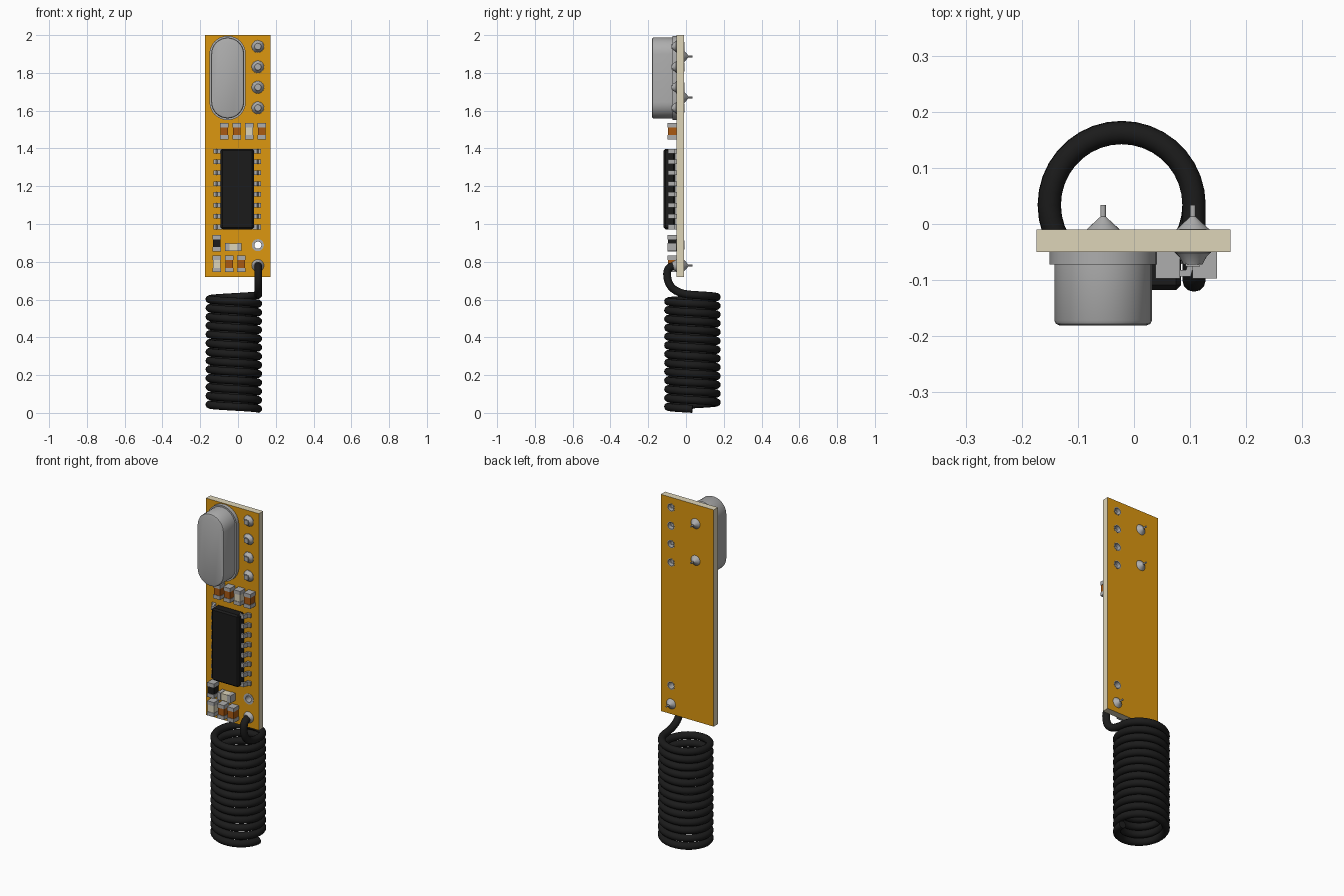
import bpy, bmesh, math
from mathutils import Vector

if "Cube" in bpy.data.objects:
    bpy.data.objects.remove(bpy.data.objects["Cube"])

def material(name, rgb):
    m = bpy.data.materials.new(name)
    m.diffuse_color = (*rgb, 1)
    m.use_nodes = True
    m.node_tree.nodes["Principled BSDF"].inputs["Base Color"].default_value = m.diffuse_color
    return m

ORANGE = material("board_orange", (0.72, 0.31, 0.005))
CREAM = material("board_edge", (0.73, 0.66, 0.48))
BLACK = material("black", (0.011, 0.011, 0.011))
BROWN = material("brown", (0.4, 0.1, 0.006))
PALE = material("pale_cream", (0.72, 0.66, 0.5))
METAL = material("metal", (0.42, 0.42, 0.42))

def finish(name, bm, mats, smooth=False):
    bmesh.ops.recalc_face_normals(bm, faces=bm.faces[:])
    me = bpy.data.meshes.new(name)
    bm.to_mesh(me)
    bm.free()
    ob = bpy.data.objects.new(name, me)
    bpy.context.collection.objects.link(ob)
    for m in mats:
        me.materials.append(m)
    if smooth:
        bpy.ops.object.select_all(action='DESELECT')
        ob.select_set(True)
        bpy.context.view_layer.objects.active = ob
        bpy.ops.object.shade_smooth_by_angle(angle=math.radians(35))
    return ob

def box(bm, x0, x1, y0, y1, z0, z1, mat=0):
    vs = bmesh.ops.create_cube(bm, size=1)["verts"]
    for v in vs:
        v.co = ((x0 + x1) / 2 + v.co.x * (x1 - x0), (y0 + y1) / 2 + v.co.y * (y1 - y0),
                (z0 + z1) / 2 + v.co.z * (z1 - z0))
    for f in {f for v in vs for f in v.link_faces}:
        f.material_index = mat
    return vs

def lathe(bm, x, z, profile, closed=False, n=24):
    """Turn (radius, y) points around an axis along y."""
    rings = [[bm.verts.new((x + r * math.cos(math.tau * i / n), y, z + r * math.sin(math.tau * i / n)))
              for i in range(n)] for r, y in profile]
    pairs = list(zip(rings, rings[1:])) + ([(rings[-1], rings[0])] if closed else [])
    for a, b in pairs:
        for i in range(n):
            bm.faces.new((a[i], a[(i + 1) % n], b[(i + 1) % n], b[i]))
    if not closed:
        bm.faces.new(rings[0])
        bm.faces.new(rings[-1])

# Circuit board, orange faces and cream edges, with drilled holes
PIN_X = 0.105
PIN_Z = [1.94, 1.832, 1.724, 1.615]
FREE_HOLE_Z = 0.888
bm = bmesh.new()
box(bm, -0.174, 0.172, -0.05, -0.01, 0.72, 2.0)
for f in bm.faces:
    f.normal_update()
    f.material_index = 0 if abs(f.normal.y) > 0.5 else 1
board = finish("circuit_board", bm, [ORANGE, CREAM])
bm = bmesh.new()
for z in PIN_Z + [FREE_HOLE_Z]:
    lathe(bm, PIN_X, z, [(0.022, -0.1), (0.022, 0.05)])
cutter = finish("hole_cutter", bm, [ORANGE])
cutter.hide_render = True
cutter.hide_viewport = True
mod = board.modifiers.new("holes", 'BOOLEAN')
mod.operation = 'DIFFERENCE'
mod.object = cutter

# Plated holes
bm = bmesh.new()
for z in PIN_Z + [FREE_HOLE_Z]:
    lathe(bm, PIN_X, z, [(0.019, -0.052), (0.032, -0.052), (0.032, -0.049), (0.024, -0.049),
                         (0.024, -0.009), (0.019, -0.009)], closed=True)
finish("plated_holes", bm, [METAL], True)

# Header solder joints with square pins
bm = bmesh.new()
for z in PIN_Z:
    lathe(bm, PIN_X, z, [(0.033, -0.05), (0.024, -0.059), (0.017, -0.072)])
finish("header_solder", bm, [METAL], True)
bm = bmesh.new()
for z in PIN_Z:
    box(bm, PIN_X - 0.013, PIN_X + 0.013, -0.076, -0.03, z - 0.013, z + 0.013)
finish("header_pins", bm, [METAL])

# Solder cones and clipped leads on the back, plus antenna joint on the front
bm = bmesh.new()
for x, z in [(-0.055, 1.887), (-0.055, 1.67), (PIN_X, 0.78)]:
    lathe(bm, x, z, [(0.031, -0.011), (0.019, 0.0), (0.006, 0.012), (0.005, 0.013), (0.005, 0.034)])
lathe(bm, PIN_X, 0.78, [(0.033, -0.049), (0.027, -0.059), (0.02, -0.071)])
finish("solder_joints", bm, [METAL], True)

# Crystal can: stacked pill-shaped outlines
bm = bmesh.new()
def pill(half_w, half_h, y, n=16):
    pts = []
    for s in (1, -1):
        for i in range(n + 1):
            a = math.pi * i / n + (0 if s == 1 else math.pi)
            pts.append(bm.verts.new((-0.055 + half_w * math.cos(a), y,
                                     1.773 + s * (half_h - half_w) + half_w * math.sin(a))))
    return pts
rings = [pill(*p) for p in [(0.096, 0.223, -0.05), (0.096, 0.223, -0.072), (0.087, 0.214, -0.072),
                            (0.087, 0.214, -0.172), (0.084, 0.211, -0.178), (0.077, 0.204, -0.181)]]
for a, b in zip(rings, rings[1:]):
    for i in range(len(a)):
        j = (i + 1) % len(a)
        bm.faces.new((a[i], a[j], b[j], b[i]))
bm.faces.new(rings[0])
bm.faces.new(rings[-1])
finish("crystal_can", bm, [METAL], True)

# Chip body
CHIP_X = -0.004
bm = bmesh.new()
box(bm, CHIP_X - 0.088, CHIP_X + 0.088, -0.118, -0.056, 0.972, 1.398)
bmesh.ops.bevel(bm, geom=bm.edges[:], offset=0.009, segments=1, affect='EDGES')
finish("chip_body", bm, [BLACK])

# Chip legs: bent profile, eight on each side
bm = bmesh.new()
leg = [(0.08, -0.094), (0.105, -0.094), (0.113, -0.062), (0.127, -0.062),
       (0.127, -0.05), (0.104, -0.05), (0.097, -0.082), (0.08, -0.082)]
for side in (1, -1):
    for k in range(8):
        z = 1.386 - k * 0.0574
        lo, hi = [[bm.verts.new((CHIP_X + side * x, y, z + d)) for x, y in leg] for d in (-0.012, 0.012)]
        bm.faces.new(lo)
        bm.faces.new(hi)
        for i in range(len(leg)):
            j = (i + 1) % len(leg)
            bm.faces.new((lo[i], lo[j], hi[j], hi[i]))
finish("chip_legs", bm, [METAL])

# Small surface parts: coloured middle and metal end caps
def surface_part(name, x, z, mat, upright=True):
    bm = bmesh.new()
    for a, b, w, top, m in [(-0.023, 0.023, 0.02, -0.094, 0), (-0.043, -0.021, 0.022, -0.097, 1),
                            (0.021, 0.043, 0.022, -0.097, 1)]:
        if upright:
            box(bm, x - w, x + w, top, -0.05, z + a, z + b, m)
        else:
            box(bm, x + a, x + b, top, -0.05, z - w, z + w, m)
    finish(name, bm, [mat, METAL])

for i, (x, z, mat) in enumerate([
        (-0.072, 1.491, BROWN), (-0.006, 1.491, BROWN), (0.06, 1.491, PALE), (0.126, 1.491, BROWN),
        (-0.112, 0.898, BLACK), (-0.112, 0.789, PALE), (-0.046, 0.789, BROWN), (0.018, 0.789, BROWN)]):
    surface_part(f"surface_part_{i + 1}", x, z, mat)
surface_part("surface_part_flat", -0.025, 0.878, PALE, False)

# Coiled antenna wire with a hooked end into the board
CX, CY, R, TURNS, STEPS = -0.022, 0.034, 0.129, 13, 36
pts = []
for i in range(TURNS * STEPS + 1):
    a = -math.tau * i / STEPS
    pts.append(Vector((CX + R * math.cos(a), CY + R * math.sin(a), 0.021 + 0.604 * i / (TURNS * STEPS))))

def bend(p0, p1, p2, n=10):
    for i in range(1, n + 1):
        t = i / n
        y, z = [(1 - t) ** 2 * a + 2 * t * (1 - t) * b + t * t * c for a, b, c in zip(p0, p1, p2)]
        pts.append(Vector((0.107, y, z)))
bend((0.034, 0.625), (-0.1, 0.632), (-0.1, 0.735))
bend((-0.1, 0.735), (-0.1, 0.78), (-0.048, 0.78))
cu = bpy.data.curves.new("antenna_coil", 'CURVE')
cu.dimensions = '3D'
cu.bevel_depth = 0.0208
cu.bevel_resolution = 4
cu.use_fill_caps = True
sp = cu.splines.new('POLY')
sp.points.add(len(pts) - 1)
for q, p in zip(sp.points, pts):
    q.co = (*p, 1)
cu.materials.append(BLACK)
coil = bpy.data.objects.new("antenna_coil", cu)
bpy.context.collection.objects.link(coil)
bpy.ops.object.select_all(action='DESELECT')
coil.select_set(True)
bpy.context.view_layer.objects.active = coil
bpy.ops.object.convert(target='MESH')
bpy.ops.object.shade_smooth_by_angle(angle=math.radians(50))
